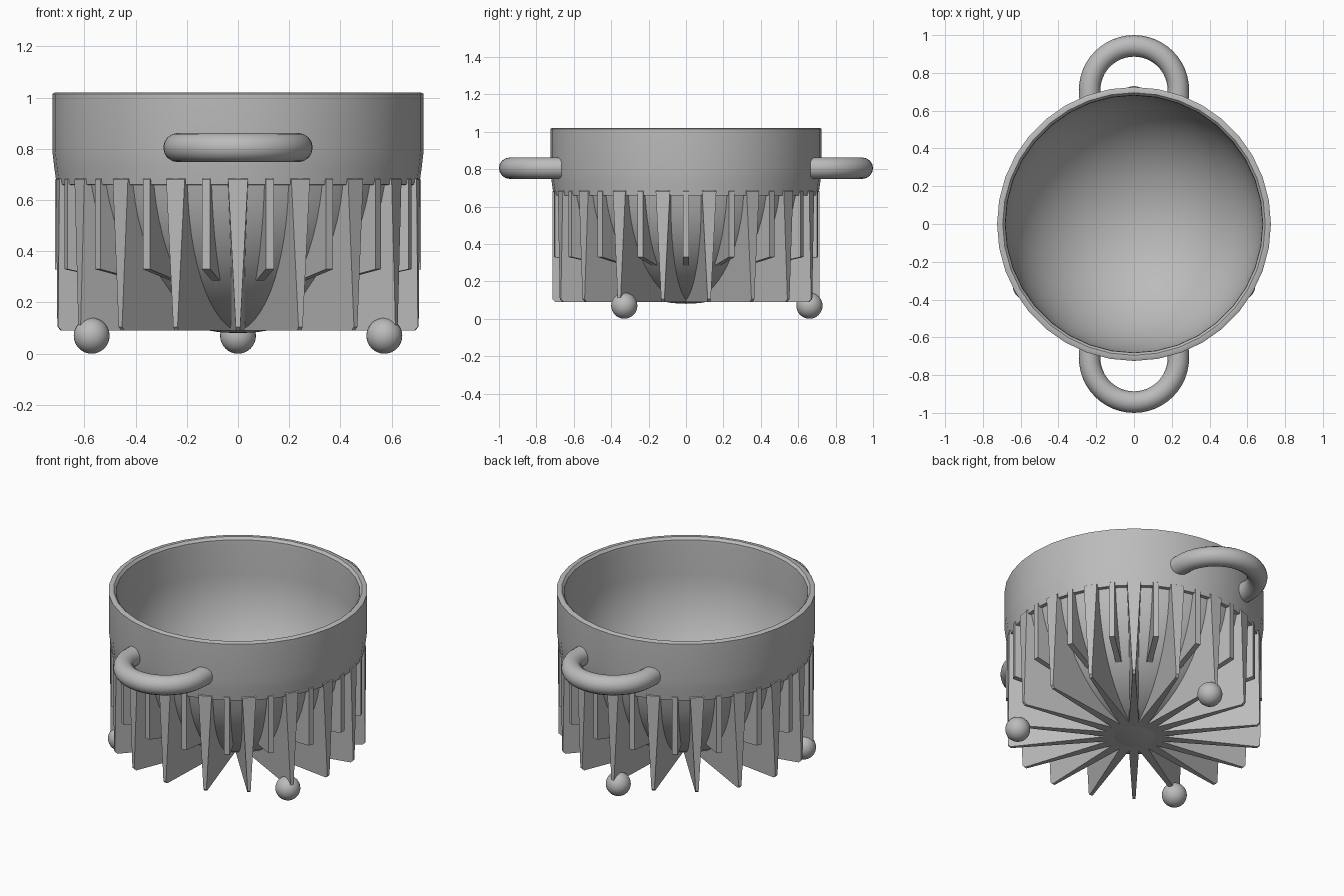
import bpy, bmesh, math
from mathutils import Vector

cube = bpy.data.objects.get("Cube")
if cube:
    bpy.data.objects.remove(cube)

grey = bpy.data.materials.new("plain grey")
grey.use_nodes = True
COLOUR = (0.5, 0.5, 0.5, 1)
grey.diffuse_color = COLOUR
grey.node_tree.nodes["Principled BSDF"].inputs["Base Color"].default_value = COLOUR

CENTRE_Z = 0.80     # height of the bowl's equator
FIN_R = 0.715       # outer radius of the fins
BASE_Z = 0.09       # underside of the long fins


def finish(bm, name, smooth=None):
    bmesh.ops.recalc_face_normals(bm, faces=bm.faces)
    mesh = bpy.data.meshes.new(name)
    bm.to_mesh(mesh)
    bm.free()
    obj = bpy.data.objects.new(name, mesh)
    bpy.context.collection.objects.link(obj)
    mesh.materials.append(grey)
    if smooth:
        bpy.ops.object.select_all(action='DESELECT')
        obj.select_set(True)
        bpy.context.view_layer.objects.active = obj
        bpy.ops.object.shade_smooth_by_angle(angle=math.radians(smooth))
    return obj


def arc(radius, depth, start, end, steps):
    """Points (r, z) on the bowl's lower half; 0 is the equator, 90 the bottom."""
    points = []
    for i in range(steps + 1):
        a = math.radians(start + (end - start) * i / steps)
        points.append((radius * math.cos(a), CENTRE_Z - depth * math.sin(a)))
    return points


# Bowl: one turned profile with the rim band, a small ledge and both shells
profile = arc(0.70, 0.72, 90, 11.3, 14)
profile += [(0.708, 0.66), (0.718, 0.73), (0.725, 0.79), (0.725, 1.015)]
profile += [(0.715, 1.02), (0.695, 1.02), (0.682, 1.005), (0.68, 0.98)]
profile += arc(0.68, 0.68, 0, 90, 16)
bm = bmesh.new()
verts = [bm.verts.new((r, 0, z)) for r, z in profile]
edges = [bm.edges.new(pair) for pair in zip(verts, verts[1:])]
bmesh.ops.spin(bm, geom=verts + edges, cent=(0, 0, 0), axis=(0, 0, 1),
               angle=math.tau, steps=36, use_duplicate=False)
bmesh.ops.remove_doubles(bm, verts=bm.verts, dist=0.0005)
finish(bm, "bowl", 30)


def add_fin(bm, outline, half_width, degrees):
    """Radial plate from an (r, z) outline, with a thickness that varies."""
    a = math.radians(degrees)
    out = Vector((math.cos(a), math.sin(a), 0))
    side = Vector((-math.sin(a), math.cos(a), 0))
    rings = []
    for sign in (-1, 1):
        rings.append([bm.verts.new(out * r + side * sign * half_width(r, z)
                                   + Vector((0, 0, z))) for r, z in outline])
        bm.faces.new(rings[-1])
    n = len(outline)
    for i in range(n):
        j = (i + 1) % n
        bm.faces.new((rings[0][i], rings[0][j], rings[1][j], rings[1][i]))


def long_width(r, z):
    return 0.008 + 0.03 * (z - BASE_Z) / 0.58 + 0.025 * (FIN_R - r) / FIN_R


def short_width(r, z):
    return 0.016


# Fins: long and short ones alternate, their inner edge buried in the shell
long_outline = arc(0.69, 0.70, 8, 85, 12)
long_outline += [(0.06, BASE_Z), (FIN_R - 0.015, BASE_Z),
                 (FIN_R, BASE_Z + 0.015), (FIN_R, 0.68)]
short_outline = arc(0.69, 0.70, 8, 46, 6)
short_outline += [(0.50, 0.285), (FIN_R, 0.33), (FIN_R, 0.68)]
for name, outline, width, offset in (("long_fins", long_outline, long_width, 0),
                                     ("short_fins", short_outline, short_width, 10)):
    bm = bmesh.new()
    for i in range(18):
        add_fin(bm, outline, width, -90 + offset + 20 * i)
    finish(bm, name)

# Handles: half rings of round bar whose ends sink into the band
for name, sign in (("front_handle", -1), ("back_handle", 1)):
    path = [(0.235, 0.665)]
    for i in range(25):
        a = math.pi * i / 24
        path.append((0.235 * math.cos(a), 0.708 + 0.235 * math.sin(a)))
    path.append((-0.235, 0.665))
    curve = bpy.data.curves.new(name, 'CURVE')
    curve.dimensions = '3D'
    curve.bevel_depth = 0.057
    curve.bevel_resolution = 6
    curve.use_fill_caps = True
    spline = curve.splines.new('POLY')
    spline.points.add(len(path) - 1)
    for point, (x, y) in zip(spline.points, path):
        point.co = (x, sign * y, 0.805, 1)
    spline.use_smooth = True
    curve.materials.append(grey)
    handle = bpy.data.objects.new(name, curve)
    bpy.context.collection.objects.link(handle)

# Feet: three balls under the long fins
for name, degrees in (("back_foot", 90), ("front_left_foot", -30),
                      ("front_right_foot", 210)):
    a = math.radians(degrees)
    bm = bmesh.new()
    bmesh.ops.create_uvsphere(bm, u_segments=32, v_segments=16, radius=0.07)
    foot = finish(bm, name, 40)
    foot.location = (0.66 * math.cos(a), 0.66 * math.sin(a), 0.07)
